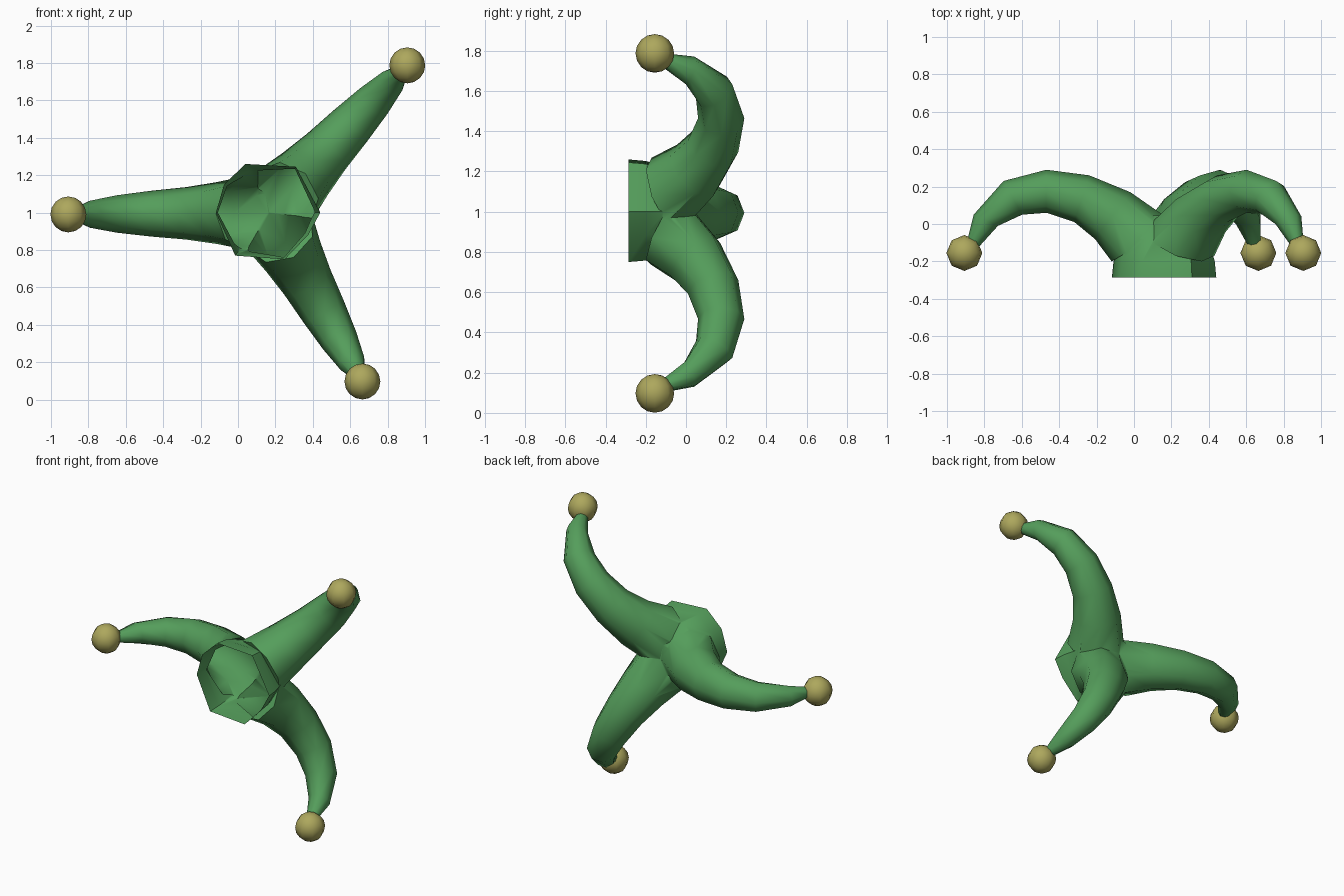
import bpy, bmesh, math
from mathutils import Vector

if "Cube" in bpy.data.objects:
    bpy.data.objects.remove(bpy.data.objects["Cube"])

def material(name, rgb):
    m = bpy.data.materials.new(name)
    m.diffuse_color = (*rgb, 1)
    m.use_nodes = True
    m.node_tree.nodes["Principled BSDF"].inputs["Base Color"].default_value = m.diffuse_color
    return m

GREEN = material("felt green", (0.09, 0.34, 0.105))
GOLD = material("bell gold", (0.42, 0.39, 0.11))

CENTRE = Vector((0.165, 0, 1.0))
BELLS = {"left": (-0.907, -0.155, 0.99), "lower": (0.665, -0.155, 0.097),
         "upper": (0.905, -0.155, 1.787)}
BELL_R = 0.096

# horn sections: inner bend (r, y), outer bend (r, y), half width
SECTIONS = [
    ((0.285, -0.20), (-0.06, 0.00), 0.20),
    ((0.375, -0.08), (0.185, 0.17), 0.165),
    ((0.485, 0.01), (0.405, 0.26), 0.14),
    ((0.635, 0.06), (0.635, 0.29), 0.122),
    ((0.765, 0.05), (0.865, 0.23), 0.10),
    ((0.895, -0.01), (1.025, 0.05), 0.072),
    ((0.995, -0.12), (1.055, -0.07), 0.038),
]

def loft(name, rings):
    """Closed tube through equal-sized rings of points."""
    bm = bmesh.new()
    loops = [[bm.verts.new(p) for p in ring] for ring in rings]
    n = len(loops[0])
    for a, b in zip(loops, loops[1:]):
        for i in range(n):
            j = (i + 1) % n
            bm.faces.new((a[i], a[j], b[j], b[i]))
    bm.faces.new(loops[0])
    bm.faces.new(loops[-1])
    bmesh.ops.recalc_face_normals(bm, faces=bm.faces)
    me = bpy.data.meshes.new(name)
    bm.to_mesh(me)
    bm.free()
    me.materials.append(GREEN)
    ob = bpy.data.objects.new(name, me)
    bpy.context.collection.objects.link(ob)
    return ob

def smooth(ob, degrees):
    bpy.ops.object.select_all(action='DESELECT')
    ob.select_set(True)
    bpy.context.view_layer.objects.active = ob
    bpy.ops.object.shade_smooth_by_angle(angle=math.radians(degrees))

def horn(name, tip):
    out = Vector((tip[0], 0, tip[2])) - CENTRE
    scale = out.length / 1.075
    out.normalize()
    side = Vector((-out.z, 0, out.x))
    rings = []
    for lo, hi, w in SECTIONS:
        a, b = (CENTRE + out * r * scale + Vector((0, y, 0)) for r, y in (lo, hi))
        mid, half = (a + b) / 2, (b - a) / 2
        rings.append([mid + half * math.cos(t) + side * w * math.sin(t)
                      for t in (math.tau * i / 8 for i in range(8))])
    return loft(name, rings)

# cap body around the head opening
RIM = [(0.275, 0.0), (0.145, 0.245), (-0.125, 0.26), (-0.24, 0.15),
       (-0.283, 0.0), (-0.18, -0.23), (0.085, -0.25), (0.21, -0.12)]
body = loft("cap", [[CENTRE + Vector((x * s, y, z * s)) for x, z in RIM]
                    for y, s in ((-0.286, 1), (-0.2, 0.97), (-0.08, 0.85), (0.045, 0.4))])

# join the three horns to the body
horns = [horn("horn_" + k, p) for k, p in BELLS.items()]
for h in horns:
    mod = body.modifiers.new("join", 'BOOLEAN')
    mod.operation, mod.solver, mod.object = 'UNION', 'EXACT', h
bpy.context.view_layer.update()
joined = bpy.data.meshes.new_from_object(
    body.evaluated_get(bpy.context.evaluated_depsgraph_get()))
body.modifiers.clear()
body.data = joined
for h in horns:
    bpy.data.objects.remove(h)

# open the front of the cap
bm = bmesh.new()
bm.from_mesh(joined)
bmesh.ops.delete(bm, geom=[f for f in bm.faces
                           if f.normal.y < -0.9 and f.calc_center_median().y < -0.28],
                 context='FACES')
bmesh.ops.remove_doubles(bm, verts=bm.verts, dist=0.003)
bm.to_mesh(joined)
bm.free()
smooth(body, 50)

# bells on the tips
for key, pos in BELLS.items():
    bpy.ops.mesh.primitive_uv_sphere_add(segments=8, ring_count=8, radius=BELL_R, location=pos)
    bell = bpy.context.object
    bell.name = "bell_" + key
    bell.data.materials.append(GOLD)
    smooth(bell, 50)
